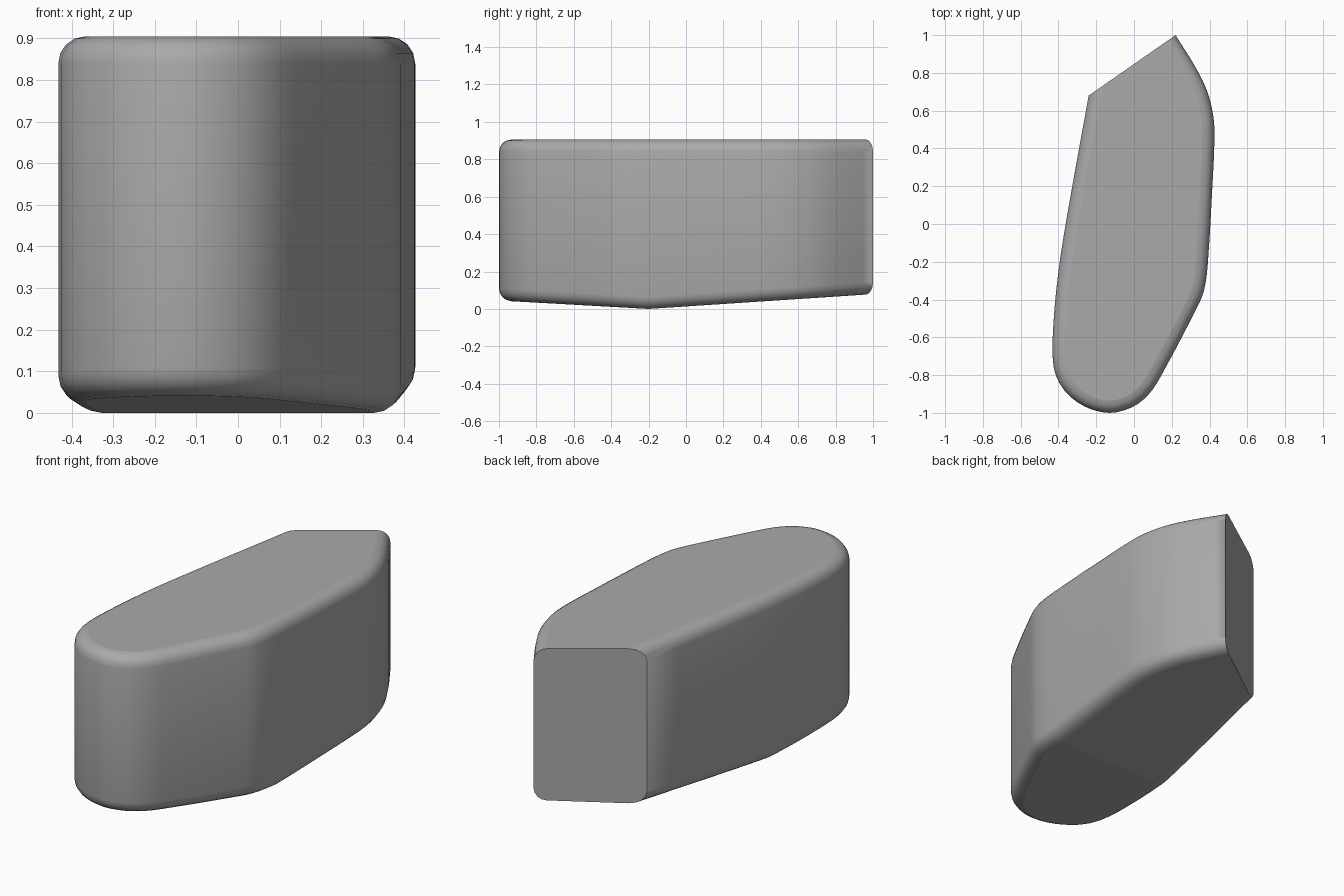
import bpy, bmesh
from mathutils import Vector
from mathutils.geometry import interpolate_bezier

if "Cube" in bpy.data.objects:
    bpy.data.objects.remove(bpy.data.objects["Cube"])

HEIGHT = 0.905
RIM = 0.065       # radius of the rounded top and bottom rims
RIDGE_Y = -0.2    # lowest line of the underside

# Plan outline: it runs past the back, where it is cut later
PLAN = [(-0.18, 1.01), (-0.24, 0.68), (-0.355, 0.04), (-0.40, -0.25),
        (-0.428, -0.55), (-0.425, -0.76), (-0.37, -0.88), (-0.26, -0.967),
        (-0.13, -1.0), (-0.01, -0.97), (0.075, -0.905), (0.14, -0.81),
        (0.33, -0.45), (0.37, -0.355), (0.39, -0.22), (0.415, 0.2),
        (0.426, 0.45), (0.42, 0.57), (0.385, 0.71), (0.32, 0.84),
        (0.22, 1.0), (0.10, 1.2)]


def smooth_path(points, steps):
    """Smooth open path through the points, with chord-scaled tangents."""
    pts = [Vector((x, y, 0)) for x, y in points]
    n = len(pts)
    dirs = [(pts[min(i + 1, n - 1)] - pts[max(i - 1, 0)]).normalized() for i in range(n)]
    path = []
    for i in range(n - 1):
        a, b = pts[i], pts[i + 1]
        reach = (b - a).length / 3
        path += interpolate_bezier(a, a + dirs[i] * reach, b - dirs[i + 1] * reach, b, steps + 1)[:-1]
    return path + [pts[-1]]


def bisect(bm, point, normal, clear=False):
    geom = bm.verts[:] + bm.edges[:] + bm.faces[:]
    return bmesh.ops.bisect_plane(bm, geom=geom, plane_co=point, plane_no=normal,
                                  clear_outer=clear)["geom_cut"]


# Straight-walled block
bm = bmesh.new()
base = bm.faces.new([bm.verts.new(p) for p in smooth_path(PLAN, 3)])
top = bmesh.ops.extrude_face_region(bm, geom=[base], use_keep_orig=True)["geom"]
bmesh.ops.translate(bm, vec=(0, 0, HEIGHT),
                    verts=[v for v in top if isinstance(v, bmesh.types.BMVert)])
bmesh.ops.recalc_face_normals(bm, faces=bm.faces)

# Rounded rims
rims = [e for e in bm.edges if abs(e.verts[0].co.z - e.verts[1].co.z) < 1e-5]
bmesh.ops.bevel(bm, geom=rims, offset=RIM, segments=4, profile=0.5,
                affect='EDGES', clamp_overlap=False)

# Slanting flat cut at the back
cut = bisect(bm, (0.22, 1.0, 0), Vector((-0.32, 0.46, 0)).normalized(), clear=True)
bmesh.ops.edgeloop_fill(bm, edges=[e for e in cut if isinstance(e, bmesh.types.BMEdge)])

# Underside falls from both ends to a shallow ridge
bisect(bm, (0, RIDGE_Y, 0), (0, 1, 0))
for v in bm.verts:
    if v.co.z < HEIGHT / 2:
        d = v.co.y - RIDGE_Y
        v.co.z += d * 0.066 if d > 0 else -d * 0.056

bmesh.ops.recalc_face_normals(bm, faces=bm.faces)
for f in bm.faces:
    f.smooth = len(f.verts) < 8    # large end caps stay flat

mesh = bpy.data.meshes.new("rounded_block")
bm.to_mesh(mesh)
bm.free()
block = bpy.data.objects.new("rounded_block", mesh)
bpy.context.collection.objects.link(block)

# One plain grey
grey = bpy.data.materials.new("plain_grey")
grey.use_nodes = True
colour = (0.4, 0.4, 0.4, 1)
grey.diffuse_color = colour
grey.node_tree.nodes["Principled BSDF"].inputs["Base Color"].default_value = colour
mesh.materials.append(grey)
